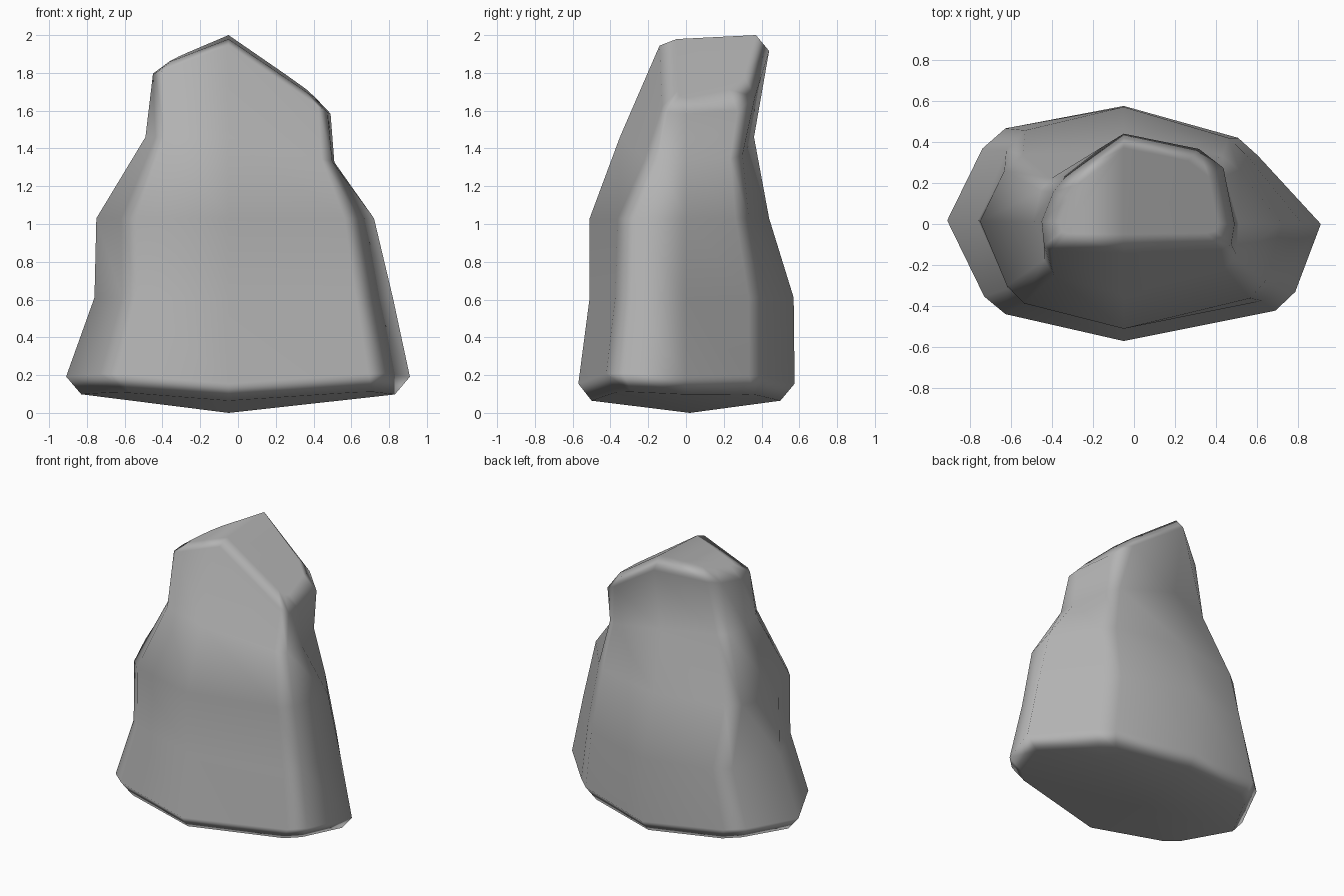
import bpy
import bmesh

cube = bpy.data.objects.get("Cube")
if cube:
    bpy.data.objects.remove(cube, do_unlink=True)

# Stone colour
stone = bpy.data.materials.new("warm_grey_stone")
stone.use_nodes = True
colour = (0.45, 0.45, 0.45, 1)
stone.diffuse_color = colour
bsdf = stone.node_tree.nodes["Principled BSDF"]
bsdf.inputs["Base Color"].default_value = colour
bsdf.inputs["Roughness"].default_value = 0.9

CX = -0.05  # x of the ridge and of the lowest point

# Footprints in unit fractions: hexagons with chamfered corners
BASE = [(1, 0), (.87, -.58), (.77, -.74), (0, -1), (-.67, -.77), (-.79, -.62),
        (-1, .03), (-.80, .64), (-.67, .81), (0, 1), (.58, .73), (.68, .58)]
NECK = [(1, 0), (.98, -.43), (.88, -.62), (0, -1), (-.77, -.72), (-.88, -.5),
        (-1, .03), (-.92, .45), (-.80, .62), (0, 1), (.75, .83), (.88, .65)]
HEAD = [(1, 0), (.97, -.7), (.88, -.9), (0, -1), (-.88, -.95), (-.97, -.75),
        (-1, .03), (-.86, .35), (-.70, .53), (0, 1), (.68, .83), (.9, .62)]
SHAPES = [BASE, NECK, HEAD]


def roof(x, y):
    """Height of the slanted, ridged top."""
    slope = 0.68 if x > CX else 0.385
    return 2.0 - slope * abs(x - CX) - 0.05 * (0.37 - y)


def rim(x, y):
    return roof(x, y) - 0.03 - 0.13 * max(0, y)


def foot(base):
    """Level that rises towards the ends and the corners."""
    return lambda x, y: base + 0.045 * abs(x) + 0.09 * abs(x * y)


def level(base, drop=0):
    """Level that sinks towards +x."""
    return lambda x, y: base - drop * max(0, x)


# height rule, x min, x max, y front, y back, position along SHAPES
LEVELS = [
    (foot(.06), -.83, .83, -.50, .50, 0),
    (foot(.15), -.91, .91, -.57, .575, 0),
    (level(.61), -.76, .82, -.51, .57, .05),
    (level(1.03), -.75, .72, -.51, .44, .25),
    (level(1.46, .26), -.49, .51, -.35, .36, 1),
    (rim, -.45, .49, -.14, .44, 2),
    (roof, -.36, .41, -.05, .37, 2),
]


def make_ring(bm, rule, x0, x1, y0, y1, shape):
    first = min(int(shape), len(SHAPES) - 2)
    t = shape - first
    ring = []
    for (ua, va), (ub, vb) in zip(SHAPES[first], SHAPES[first + 1]):
        u = ua + t * (ub - ua)
        v = va + t * (vb - va)
        x = CX + (u * (x1 - CX) if u > 0 else u * (CX - x0))
        y = v * y1 if v > 0 else -v * y0
        ring.append(bm.verts.new((x, y, rule(x, y))))
    return ring


# Boulder body: loft the levels
bm = bmesh.new()
rings = [make_ring(bm, *row) for row in LEVELS]
n = len(BASE)
for low, high in zip(rings, rings[1:]):
    for i in range(n):
        j = (i + 1) % n
        bm.faces.new((low[i], low[j], high[j], high[i]))

# Top: two slopes meeting at the ridge
top = rings[-1]
bm.faces.new(top[3:10])
bm.faces.new(top[9:] + top[:4])

# Underside: shallow point
tip = bm.verts.new((CX, .02, 0))
for i in range(n):
    bm.faces.new((tip, rings[0][i], rings[0][(i + 1) % n]))

bmesh.ops.recalc_face_normals(bm, faces=bm.faces)
for face in bm.faces:
    face.smooth = True

mesh = bpy.data.meshes.new("boulder")
bm.to_mesh(mesh)
bm.free()
mesh.materials.append(stone)
boulder = bpy.data.objects.new("boulder", mesh)
bpy.context.collection.objects.link(boulder)

# Let the broad faces rule the smooth shading
weighted = boulder.modifiers.new("face_weighted_shading", "WEIGHTED_NORMAL")
weighted.weight = 80
